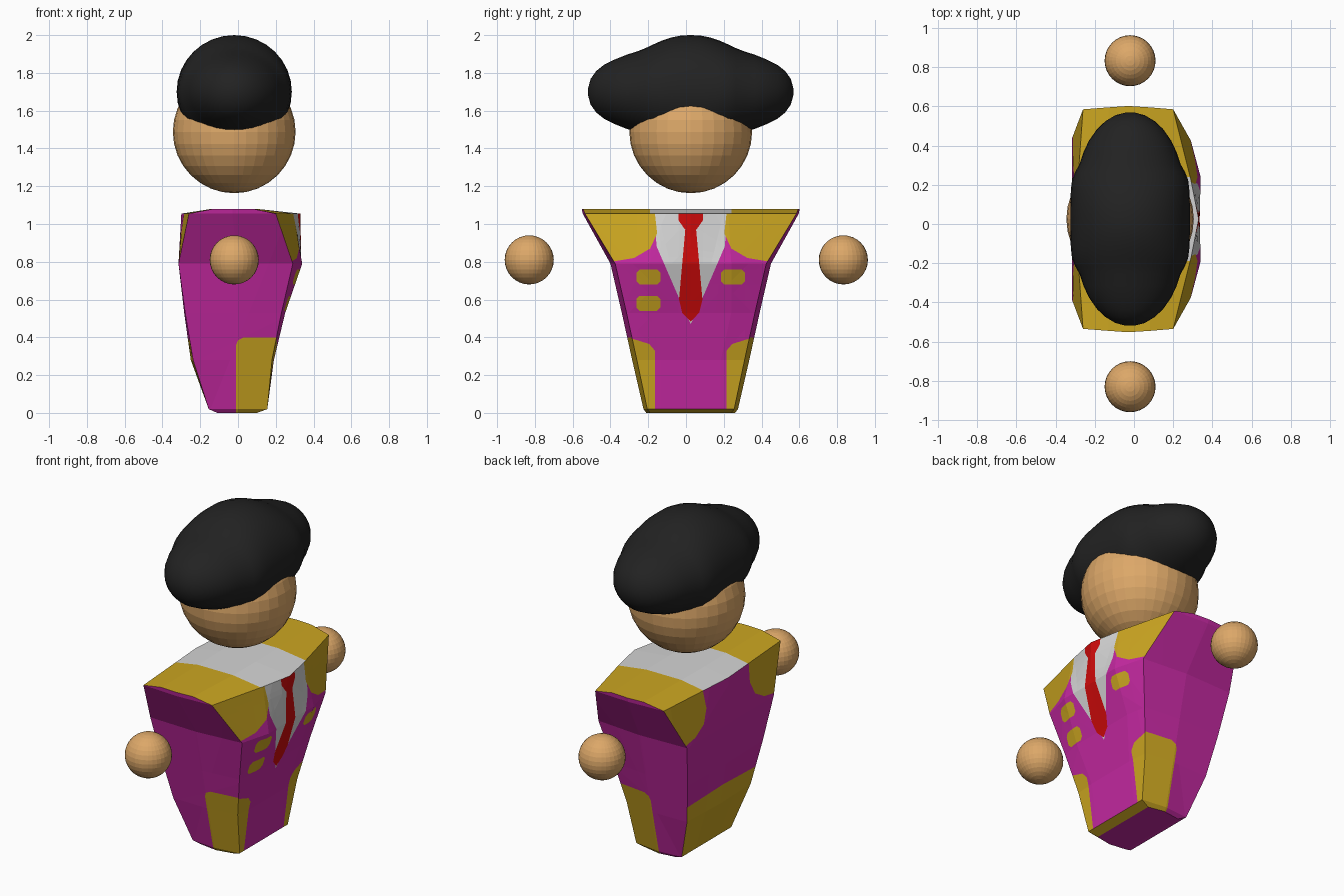
import bpy, bmesh, math
from mathutils import Vector

if "Cube" in bpy.data.objects:
    bpy.data.objects.remove(bpy.data.objects["Cube"])

CX, CY = -0.02, 0.025          # centre line of head and torso


def material(name, rgb):
    m = bpy.data.materials.new(name)
    m.diffuse_color = (*rgb, 1)
    m.use_nodes = True
    m.node_tree.nodes["Principled BSDF"].inputs["Base Color"].default_value = m.diffuse_color
    return m


SKIN = material("skin", (0.72, 0.39, 0.14))
BLACK = material("hair_black", (0.016, 0.016, 0.016))
SUIT = [material("magenta", (0.56, 0.022, 0.36)), material("gold", (0.60, 0.38, 0.015)),
        material("white", (0.66, 0.66, 0.66)), material("red", (0.62, 0.003, 0.003))]
MAGENTA, GOLD, WHITE, RED = range(4)


def finish(bm, name, mats):
    bmesh.ops.recalc_face_normals(bm, faces=bm.faces)
    me = bpy.data.meshes.new(name)
    bm.to_mesh(me)
    bm.free()
    for m in mats:
        me.materials.append(m)
    ob = bpy.data.objects.new(name, me)
    bpy.context.collection.objects.link(ob)
    return ob


def loft(bm, rings):
    """Skin closed rings of points and cap both ends."""
    vs = [[bm.verts.new(p) for p in r] for r in rings]
    n = len(vs[0])
    for a, b in zip(vs, vs[1:]):
        for i in range(n):
            bm.faces.new((a[i], a[(i + 1) % n], b[(i + 1) % n], b[i]))
    bm.faces.new(vs[0])
    bm.faces.new(vs[-1])


def ball(name, loc, r):
    bm = bmesh.new()
    bmesh.ops.create_uvsphere(bm, u_segments=32, v_segments=16, radius=r)
    bmesh.ops.translate(bm, verts=bm.verts, vec=loc)
    return finish(bm, name, [SKIN])


# Head and floating hands
ball("head", (CX, CY, 1.488), 0.325)
for side, y in (("right", -0.83), ("left", 0.833)):
    ball(side + "_hand", (CX, y, 0.81), 0.13)

# Hair: elliptical sections (offset, half width, half height) along y, mirrored
half = [(0, .305, .30), (.05, .305, .298), (.10, .304, .288), (.15, .302, .272), (.20, .296, .250),
        (.24, .280, .231), (.28, .258, .215), (.34, .238, .196), (.40, .210, .172), (.46, .168, .142),
        (.50, .125, .110), (.53, .075, .068), (.543, .025, .02)]
sections = [(-d, w, h) for d, w, h in half[:0:-1]] + half
bm = bmesh.new()
loft(bm, [[(CX + w * math.cos(i * math.tau / 32), CY + d, 1.70 + h * math.sin(i * math.tau / 32))
           for i in range(32)] for d, w, h in sections])
hair = finish(bm, "hair", [BLACK])
bpy.context.view_layer.objects.active = hair
hair.select_set(True)
bpy.ops.object.shade_smooth_by_angle(angle=math.radians(30))

# Torso: half rings (x, dy) from front centre round the side to back centre
torso_rings = [
    (0.00, .10, [(.10, 0), (.10, .12), (.10, .215), (0, .235), (-.11, .22), (-.11, 0)]),
    (0.02, .02, [(.155, 0), (.155, .12), (.155, .23), (0, .25), (-.155, .237), (-.155, 0)]),
    (0.28, 0, [(.19, 0), (.19, .16), (.18, .285), (0, .31), (-.238, .305), (-.25, 0)]),
    (0.53, 0, [(.25, 0), (.25, .215), (.23, .34), (0, .365), (-.28, .36), (-.285, 0)]),
    (0.79, 0, [(.335, 0), (.34, .215), (.29, .40), (0, .425), (-.315, .415), (-.315, 0)]),
    (1.055, 0, [(.33, 0), (.29, .20), (.20, .56), (-.03, .572), (-.26, .56), (-.30, 0)]),
    (1.08, 0, [(.10, 0), (.10, .20), (.08, .57), (-.03, .577), (-.13, .57), (-.14, 0)]),
]
bm = bmesh.new()
loft(bm, [[(x, CY + d, z) for x, d in pts] + [(x, CY - d, z) for x, d in pts[-2:0:-1]]
          for z, _, pts in torso_rings])
bmesh.ops.recalc_face_normals(bm, faces=bm.faces)


def facing(f):
    f.normal_update()
    n = f.normal
    if abs(n.z) > 0.75:
        return "top" if n.z > 0 else "bottom"
    if abs(n.x) > abs(n.y):
        return "front" if n.x > 0 else "back"
    return "side"


def button(y, z, w=.064, h=.04, c=.018):
    return [(y - w, z - h + c), (y - w + c, z - h), (y + w - c, z - h), (y + w, z - h + c),
            (y + w, z + h - c), (y + w - c, z + h), (y - w + c, z + h), (y - w, z + h - c)]


# Painted areas: colour, faces they lie on, which halves, convex outline (dy or x, z)
epaulette = [(.205, 1.2), (.7, 1.2), (.7, .78), (.42, .80), (.30, .82), (.215, .87), (.178, .95)]
areas = [
    (RED, "front", (1, -1), [(0, 1.2), (.065, 1.2), (.065, 1.02), (.03, .97), (0, .97)]),
    (RED, "front", (1, -1), [(0, 1.0), (.026, 1.0), (.062, .60), (.045, .53), (0, .485)]),
    (GOLD, "front", (1, -1), epaulette),
    (GOLD, "back", (1, -1), [(y + .03, z) for y, z in epaulette]),
    (WHITE, "front", (1, -1), [(0, .47), (.05, .58), (.18, .88), (.21, 1.2), (0, 1.2)]),
    (GOLD, "front", (1, -1), button(.224, .72)),
    (GOLD, "front", (-1,), button(.224, .58)),
    (GOLD, "front", (1, -1), [(.19, -.1), (.5, -.1), (.5, .41), (.30, .39), (.22, .365), (.19, .33)]),
    (GOLD, "side", (1, -1), [(-.01, -.1), (.4, -.1), (.4, .40), (.03, .40), (0, .385), (-.01, .36)]),
    (GOLD, "back", (1, -1), [(0, -.1), (.5, -.1), (.5, .37), (0, .40)]),
]


def cut(faces, co, no):
    geom = set(faces)
    for f in faces:
        geom.update(f.edges, f.verts)
    bmesh.ops.bisect_plane(bm, geom=list(geom), dist=1e-5, plane_co=co, plane_no=no)


def inside(p, q, poly):
    s = [(b[0] - a[0]) * (q - a[1]) - (b[1] - a[1]) * (p - a[0])
         for a, b in zip(poly, poly[1:] + poly[:1])]
    return all(v >= 0 for v in s) or all(v <= 0 for v in s)


# Cut the torso faces along every outline
for _, where, halves, poly in areas:
    for s in halves:
        for (p, z), (q, w) in zip(poly, poly[1:] + poly[:1]):
            faces = [f for f in bm.faces if facing(f) == where
                     and (f.calc_center_median().y - CY) * s > 0]
            if where == "side":
                co, no = (p, 0, z), (w - z, 0, p - q)
            else:
                co, no = (0, CY + s * p, z), (0, w - z, s * (p - q))
            cut(faces, co, Vector(no).normalized())
for s in (1, -1):
    cut([f for f in bm.faces if facing(f) == "top"], (0, CY + s * .215, 0), (0, 1, 0))

# Colour the cut faces by direction and outline
for f in bm.faces:
    c, d = f.calc_center_median(), facing(f)
    dy = c.y - CY
    f.material_index = MAGENTA
    if d == "top":
        f.material_index = GOLD if abs(dy) > .215 else WHITE
    elif d == "bottom":
        f.material_index = GOLD if c.z > .003 and c.x > .02 else MAGENTA
    else:
        for colour, where, halves, poly in areas:
            p = c.x if d == "side" else abs(dy)
            if where == d and (1 if dy > 0 else -1) in halves and inside(p, c.z, poly):
                f.material_index = colour
                break
finish(bm, "torso", SUIT)
